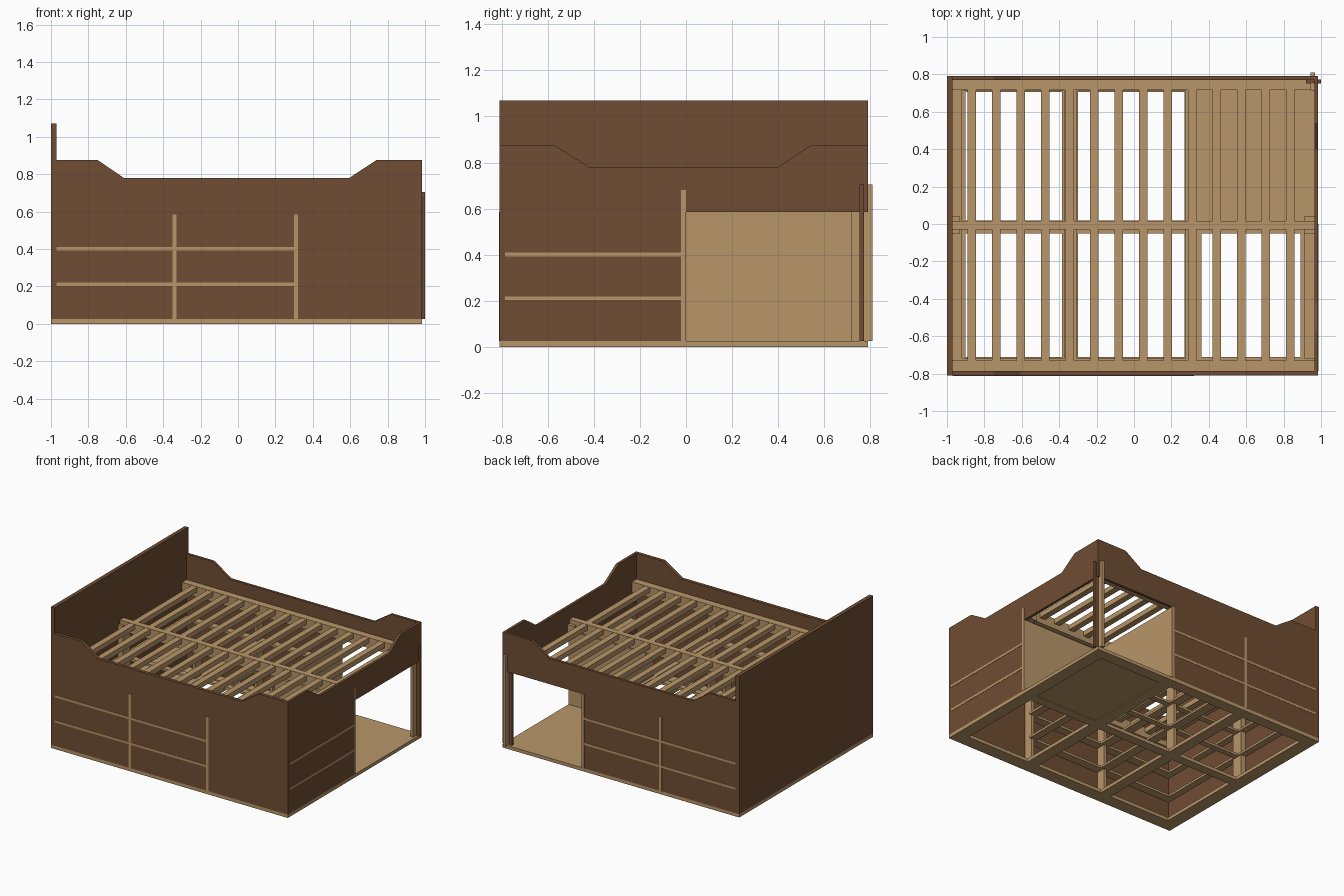
import bpy, bmesh

if "Cube" in bpy.data.objects:
    bpy.data.objects.remove(bpy.data.objects["Cube"])

def material(name, rgb):
    m = bpy.data.materials.new(name)
    m.diffuse_color = (*rgb, 1)
    m.use_nodes = True
    m.node_tree.nodes["Principled BSDF"].inputs["Base Color"].default_value = m.diffuse_color
    return m

BROWN = material("dark brown wood", (0.162, 0.074, 0.034))
LIGHT = material("light wood", (0.485, 0.305, 0.142))

def finish(name, bm, mat):
    bmesh.ops.recalc_face_normals(bm, faces=bm.faces)
    me = bpy.data.meshes.new(name)
    bm.to_mesh(me)
    bm.free()
    me.materials.append(mat)
    ob = bpy.data.objects.new(name, me)
    bpy.context.collection.objects.link(ob)
    return ob

def boxes(name, mat, *specs):
    """One object made of boxes (x0, x1, y0, y1, z0, z1)."""
    bm = bmesh.new()
    for x0, x1, y0, y1, z0, z1 in specs:
        vs = bmesh.ops.create_cube(bm, size=1)["verts"]
        for v in vs:
            v.co = (x1 if v.co.x > 0 else x0, y1 if v.co.y > 0 else y0,
                    z1 if v.co.z > 0 else z0)
    return finish(name, bm, mat)

def panel(name, outline, axis, a, b):
    """Extrude an upright outline (u, z) along x or y from a to b."""
    bm = bmesh.new()
    put = lambda u, z: (a, u, z) if axis == "x" else (u, a, z)
    f = bm.faces.new([bm.verts.new(put(u, z)) for u, z in outline])
    ext = bmesh.ops.extrude_face_region(bm, geom=[f])["geom"]
    for v in ext:
        if isinstance(v, bmesh.types.BMVert):
            if axis == "x":
                v.co.x = b
            else:
                v.co.y = b
    return finish(name, bm, BROWN)

BASE, OPEN, TOP = 0.025, 0.585, 0.68

# headboard and shaped side panels
boxes("headboard", BROWN, (-1, -0.97, -0.81, 0.79, BASE, 1.07))
rim_x = [(0.985, 0.875), (0.74, 0.875), (0.595, 0.78), (-0.61, 0.78), (-0.75, 0.875), (-0.97, 0.875)]
panel("front_panel", [(-0.97, BASE), (0.985, BASE)] + rim_x, "y", -0.81, -0.785)
panel("back_panel", [(-0.97, BASE), (0.31, BASE), (0.31, OPEN), (0.985, OPEN)] + rim_x, "y", 0.77, 0.79)
rim_y = [(0.77, 0.875), (0.54, 0.875), (0.40, 0.78), (-0.42, 0.78), (-0.57, 0.875), (-0.785, 0.875)]
panel("foot_panel", [(-0.785, BASE), (-0.01, BASE), (-0.01, OPEN), (0.77, OPEN)] + rim_y, "x", 0.965, 0.985)

# light strips between the drawer fronts
levels = [(0.203, 0.22), (0.393, 0.41)]
for side, y0, y1 in (("front", -0.812, -0.784), ("back", 0.769, 0.792)):
    boxes(side + "_drawer_strips", LIGHT,
          *[(-0.97, 0.30, y0, y1, a, b) for a, b in levels],
          *[(x, x + 0.022, y0, y1, BASE, OPEN) for x in (-0.351, 0.299)])
boxes("foot_drawer_strips", LIGHT,
      *[(0.964, 0.987, -0.785, -0.02, a, b) for a, b in levels],
      (0.964, 0.987, -0.022, 0.0, BASE, TOP))

# base frame with rails
rails_x = [(-1, -0.9), (-0.385, -0.3), (0.27, 0.36), (0.89, 0.985)]
rails_y = [(-0.81, -0.71), (-0.05, 0.02), (0.705, 0.79)]
cross = [(x0, x1, y0, y1, 0, BASE) for x0, x1 in rails_x
         for y0, y1 in ((-0.71, -0.05), (0.02, 0.705))]
boxes("base_frame", LIGHT, *[(-1, 0.985, a, b, 0, BASE) for a, b in rails_y], *cross)

# open nook: floor and two walls
boxes("nook_floor", LIGHT, (0.36, 0.89, 0.02, 0.705, 0.006, BASE))
boxes("nook_side_wall", LIGHT, (0.299, 0.321, 0.0, 0.77, BASE, OPEN))
boxes("nook_inner_wall", LIGHT, (0.299, 0.965, -0.022, 0.0, BASE, OPEN))

# drawer runners at both shelf levels
runners = []
for a, b in levels:
    runners += [(-0.97, 0.30, -0.785, -0.72, a, b), (-0.97, 0.30, 0.715, 0.77, a, b),
                (-0.97, 0.30, -0.03, 0.015, a, b)]
    for y0, y1 in ((-0.72, -0.03), (0.015, 0.715)):
        runners += [(-0.97, -0.92, y0, y1, a, b), (-0.375, -0.305, y0, y1, a, b),
                    (0.275, 0.299, y0, y1, a, b)]
    runners += [(0.299, 0.335, -0.72, -0.03, a, b), (0.91, 0.965, -0.72, -0.05, a, b)]
boxes("drawer_runners", LIGHT, *runners)

# inner posts
posts = [(x, x + 0.022, y0, y1, BASE, 0.6) for x in (-0.351, 0.299)
         for y0, y1 in ((-0.785, -0.715), (-0.045, 0.035))]
posts.append((-0.351, -0.329, 0.7, 0.77, BASE, 0.6))
posts += [(-0.97, -0.93, -0.05, 0.04, BASE, 0.65), (0.91, 0.965, -0.05, 0.04, OPEN, 0.65)]
boxes("inner_posts", LIGHT, *posts)

# bed rails, centre beam and slats
boxes("bed_rails", LIGHT, (-0.97, 0.965, -0.785, -0.73, 0.6, TOP),
      (-0.97, 0.965, 0.716, 0.77, 0.6, TOP))
boxes("centre_beam", LIGHT, (-0.97, 0.965, -0.03, 0.016, 0.6, TOP))
slats = []
for i in range(14):
    x = -0.867 + 0.131 * i
    slats += [(x - 0.023, x + 0.023, y0, y1, 0.64, TOP - 0.002)
              for y0, y1 in ((-0.73, -0.03), (0.016, 0.716))]
boxes("slats", LIGHT, *slats)

# corner post of the nook, made of crossed boards
boxes("corner_post_board", BROWN, (0.92, 1.0, 0.752, 0.772, BASE, 0.705))
boxes("corner_post_boards_light", LIGHT, (0.945, 0.968, 0.772, 0.81, BASE, 0.705),
      (0.945, 0.968, 0.715, 0.752, BASE, 0.705))
